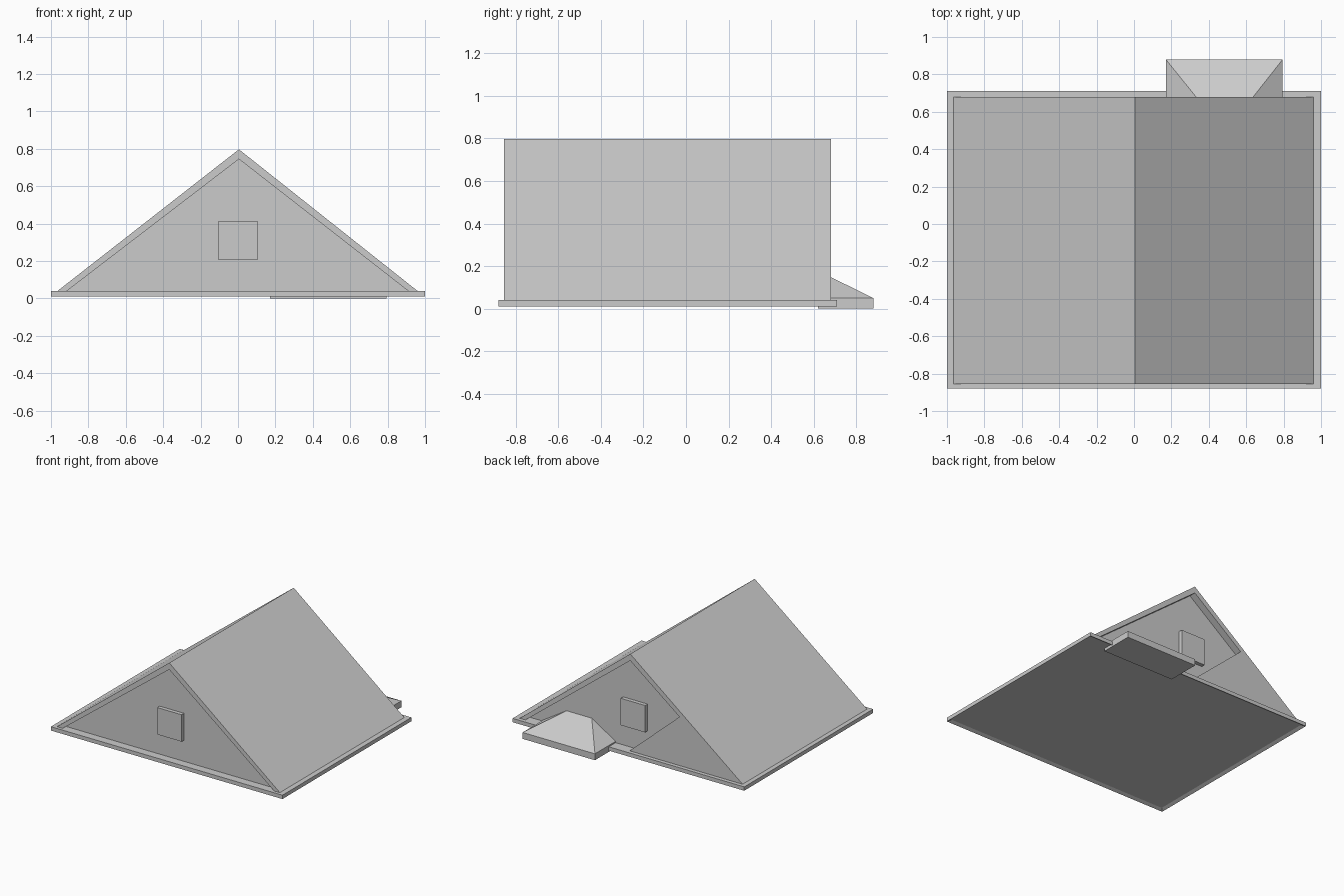
import bpy
import bmesh

if "Cube" in bpy.data.objects:
    bpy.data.objects.remove(bpy.data.objects["Cube"])


def finish(name, bm):
    bmesh.ops.recalc_face_normals(bm, faces=bm.faces[:])
    me = bpy.data.meshes.new(name)
    bm.to_mesh(me)
    bm.free()
    ob = bpy.data.objects.new(name, me)
    bpy.context.collection.objects.link(ob)
    return ob


def prism(name, profile, y0, y1):
    """Extrude an x-z outline along y."""
    bm = bmesh.new()
    face = bm.faces.new([bm.verts.new((x, y0, z)) for x, z in profile])
    ext = bmesh.ops.extrude_face_region(bm, geom=[face])
    verts = [v for v in ext["geom"] if isinstance(v, bmesh.types.BMVert)]
    bmesh.ops.translate(bm, verts=verts, vec=(0, y1 - y0, 0))
    return finish(name, bm)


def box_mesh(x0, x1, y0, y1, z0, z1):
    bm = bmesh.new()
    bmesh.ops.create_cube(bm, size=1)
    for v in bm.verts:
        v.co = (x1 if v.co.x > 0 else x0,
                y1 if v.co.y > 0 else y0,
                z1 if v.co.z > 0 else z0)
    return bm


# Eave slab with a shallow recess in its underside
bm = box_mesh(-1, 1, -0.88, 0.71, 0.01, 0.04)
bottom = min(bm.faces, key=lambda f: f.calc_center_median().z)
bmesh.ops.inset_region(bm, faces=[bottom], thickness=0.035)
bmesh.ops.translate(bm, verts=bottom.verts[:], vec=(0, 0, 0.012))
finish("eave_slab", bm)

# Gable roof shell with an overhang at both ends
prism("roof", [(-0.965, 0.04), (0.005, 0.797), (0.96, 0.04),
               (0.91, 0.04), (0.005, 0.745), (-0.915, 0.04)], -0.855, 0.68)

# Recessed gable walls
prism("gable_walls", [(-0.915, 0.04), (0.005, 0.745), (0.91, 0.04)], -0.815, 0.625)

# Flush panel in the lower corner of the back gable
prism("back_corner_panel", [(-0.915, 0.04), (-0.42, 0.42), (0.01, 0.04)], 0.62, 0.68)

# Attic windows, front and back
for name, y0, y1 in (("front_window", -0.845, -0.81), ("back_window", 0.62, 0.655)):
    finish(name, box_mesh(-0.105, 0.105, y0, y1, 0.205, 0.415))

# Porch slab and hipped porch roof
finish("porch_slab", box_mesh(0.17, 0.795, 0.62, 0.88, 0, 0.05))
bm = box_mesh(0.17, 0.795, 0.62, 0.88, 0.05, 0.178)
for v in bm.verts:
    if v.co.z > 0.1:
        v.co.x = 0.38 if v.co.x < 0.48 else 0.59
        v.co.y = 0.62
bmesh.ops.remove_doubles(bm, verts=bm.verts[:], dist=0.0001)
finish("porch_roof", bm)
